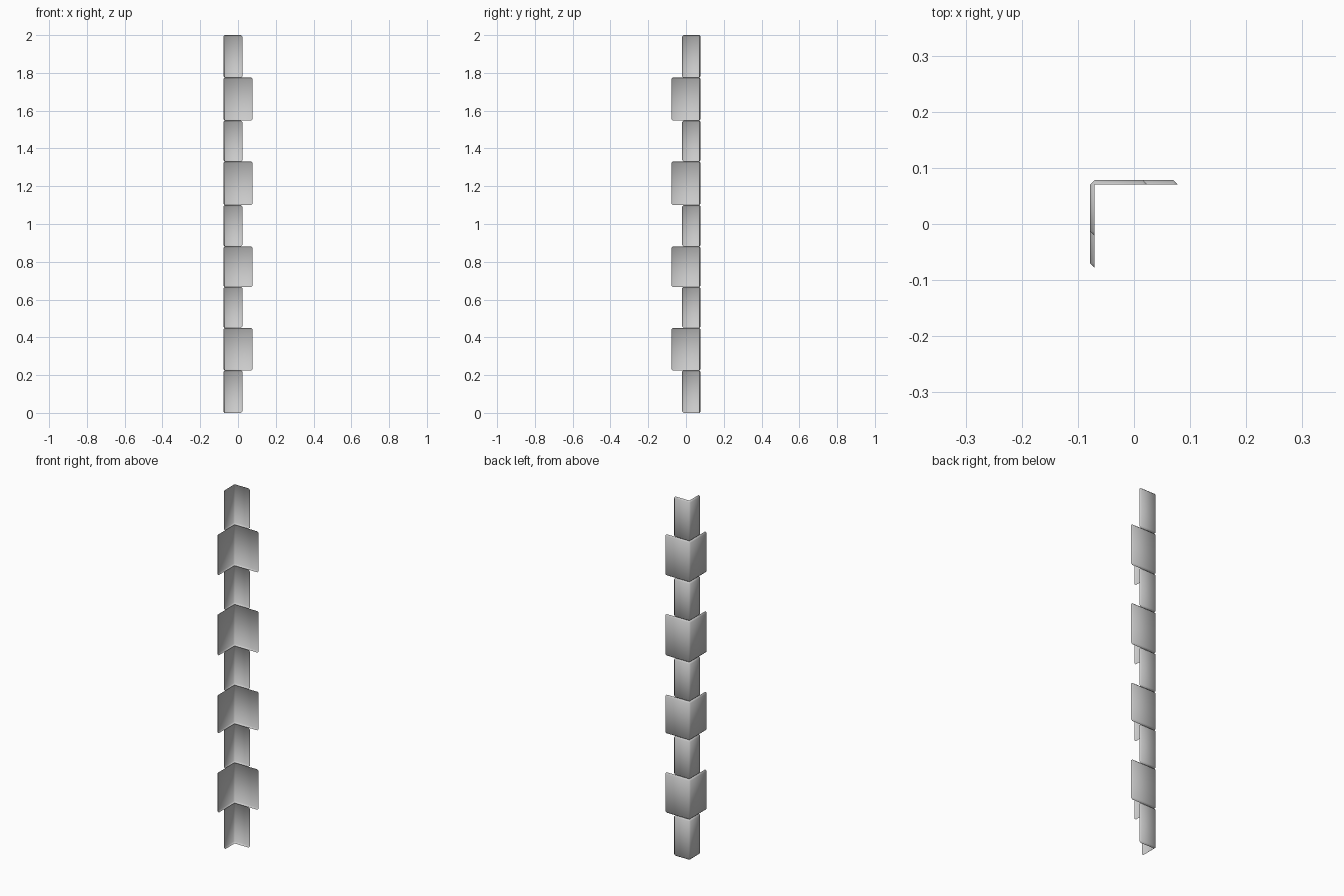
import bpy
import bmesh

cube = bpy.data.objects.get("Cube")
if cube:
    bpy.data.objects.remove(cube, do_unlink=True)

OUT = 0.078      # outer planes of the corner
C = 0.008        # chamfer width

stone = bpy.data.materials.new("grey_stone")
stone.use_nodes = True
GREY = (0.6, 0.6, 0.6, 1)
stone.diffuse_color = GREY
stone.node_tree.nodes["Principled BSDF"].inputs["Base Color"].default_value = GREY


def corner_block(name, x_end, y_end, z0, z1):
    """Open L-shaped shell with every outer edge chamfered."""
    inner = OUT - C
    # plan of the body, from the free end of one wing round to the other
    body = [(x_end, inner), (x_end - C, OUT), (-inner, OUT),
            (-OUT, inner), (-OUT, y_end + C), (-inner, y_end)]
    # plan of the inset top and bottom rims
    rim = [(x_end - C, inner), (-inner, inner), (-inner, y_end + C)]

    bm = bmesh.new()

    def ring(points, z):
        return [bm.verts.new((x, y, z)) for x, y in points]

    low, high = ring(body, z0 + C), ring(body, z1 - C)
    base, top = ring(rim, z0), ring(rim, z1)
    for i in range(5):
        a, b = i // 2, (i + 1) // 2
        bm.faces.new((low[i + 1], low[i], high[i], high[i + 1]))
        # chamfers: triangles at corners, quads along the wings
        for side, edge in ((high, top), (low, base)):
            loop = [side[i], side[i + 1], edge[b]]
            if a != b:
                loop.append(edge[a])
            if side is high:
                loop.reverse()
            bm.faces.new(loop)
    for f in bm.faces:
        f.smooth = True
    bm.normal_update()
    # the big wing faces must point away from the corner's hollow
    if max(bm.faces, key=lambda f: f.calc_area()).normal.dot((-1, 1, 0)) < 0:
        bmesh.ops.reverse_faces(bm, faces=bm.faces[:])
    mesh = bpy.data.meshes.new(name)
    bm.to_mesh(mesh)
    bm.free()
    mesh.materials.append(stone)
    obj = bpy.data.objects.new(name, mesh)
    bpy.context.collection.objects.link(obj)


# alternating short and long blocks, stacked from the ground up
levels = [0, 0.225, 0.45, 0.667, 0.882, 1.1, 1.331, 1.547, 1.775, 2]
for n, (z0, z1) in enumerate(zip(levels, levels[1:])):
    if n % 2:
        corner_block(f"long_block_{n}", OUT, -OUT, z0, z1)
    else:
        corner_block(f"short_block_{n}", 0.024, -0.021, z0, z1)
